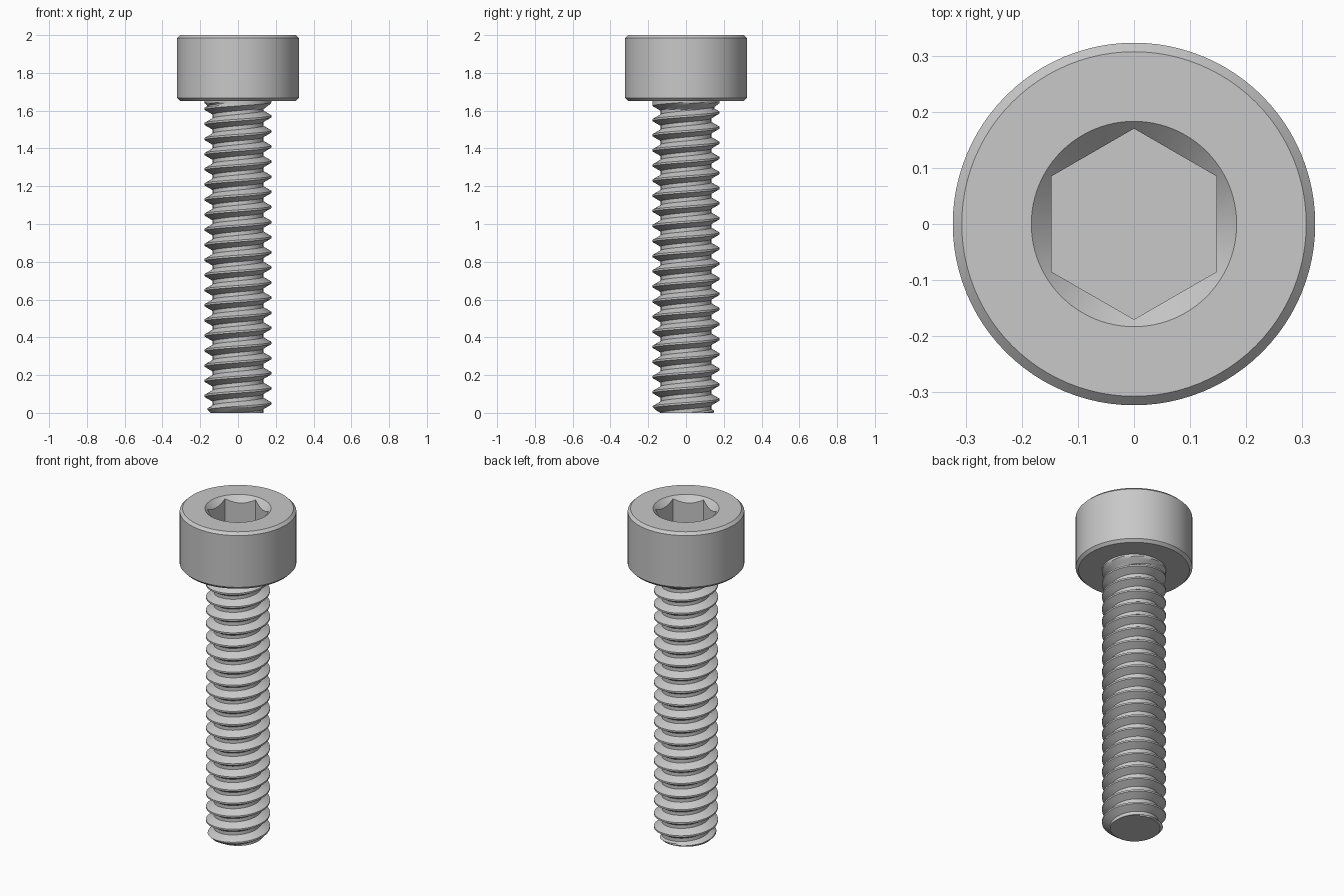
import bpy, bmesh, math

cube = bpy.data.objects.get("Cube")
if cube:
    bpy.data.objects.remove(cube, do_unlink=True)

TAU = 2 * math.pi
HEAD_BASE, HEAD_R, BEVEL = 1.652, 0.323, 0.016
CREST_R, ROOT_R, PITCH = 0.177, 0.134, 0.08

steel = bpy.data.materials.new("grey_steel")
steel.use_nodes = True
colour = (0.58, 0.58, 0.58, 1)
steel.diffuse_color = colour
steel.node_tree.nodes["Principled BSDF"].inputs["Base Color"].default_value = colour


def make_object(name, bm):
    bmesh.ops.recalc_face_normals(bm, faces=bm.faces)
    mesh = bpy.data.meshes.new(name)
    bm.to_mesh(mesh)
    bm.free()
    mesh.materials.append(steel)
    obj = bpy.data.objects.new(name, mesh)
    bpy.context.collection.objects.link(obj)
    return obj


def turned(name, profile, sides, turn=0.0):
    """Solid of revolution from (radius, height) points, capped at both ends."""
    bm = bmesh.new()
    rings = [[bm.verts.new((r * math.cos(turn + TAU * i / sides),
                            r * math.sin(turn + TAU * i / sides), z))
              for i in range(sides)] for r, z in profile]
    for low, high in zip(rings, rings[1:]):
        for i in range(sides):
            k = (i + 1) % sides
            bm.faces.new((low[i], low[k], high[k], high[i]))
    bm.faces.new(rings[0][::-1])
    bm.faces.new(rings[-1])
    return make_object(name, bm)


def activate(obj):
    bpy.ops.object.select_all(action='DESELECT')
    obj.select_set(True)
    bpy.context.view_layer.objects.active = obj


def cut(target, cutter):
    mod = target.modifiers.new("cut", 'BOOLEAN')
    mod.operation = 'DIFFERENCE'
    mod.solver = 'EXACT'
    mod.object = cutter
    activate(target)
    bpy.ops.object.modifier_apply(modifier=mod.name)
    bpy.data.objects.remove(cutter, do_unlink=True)


# Cylindrical head with bevelled rims
head = turned("head", [(HEAD_R - BEVEL, HEAD_BASE), (HEAD_R, HEAD_BASE + BEVEL),
                       (HEAD_R, 2 - BEVEL), (HEAD_R - BEVEL, 2)], 96)

# Hexagonal socket with a conical lead-in
cut(head, turned("socket_cutter", [(0.17, 1.83), (0.17, 2.1)], 6, math.pi / 2))
cut(head, turned("lead_in_cutter", [(0.143, 1.96), (0.193, 2.01)], 96))


def thread_radius(base, z):
    """Chamfer the tip and fade the groove out under the head."""
    tip = 0.145 + z
    runout = CREST_R - (HEAD_BASE - 0.012 - z) * 1.3
    return min(CREST_R, tip, max(base, runout))


# Threaded shank: helical grid with flat crests and roots
STEPS = 64
corners = [(0, CREST_R), (1 / 8, CREST_R), (7 / 16, ROOT_R), (11 / 16, ROOT_R), (1, CREST_R)]
section = []
for (a, ra), (b, rb) in zip(corners, corners[1:]):
    for t in (0, 1 / 3, 2 / 3):
        section.append((a + (b - a) * t, ra + (rb - ra) * t))

bm = bmesh.new()
rows = []
for i in range(24 * STEPS):
    angle = TAU * i / STEPS
    row = []
    for offset, base in section:
        z = 0.045 + PITCH * (i / STEPS + offset - 2)
        r = thread_radius(base, z)
        row.append(bm.verts.new((r * math.cos(angle), r * math.sin(angle), z)))
    rows.append(row)
for i in range(len(rows) - STEPS - 1):
    here = rows[i] + [rows[i + STEPS][0]]
    after = rows[i + 1] + [rows[i + 1 + STEPS][0]]
    for j in range(len(section)):
        bm.faces.new((here[j], after[j], after[j + 1], here[j + 1]))

# Trim both ends square and cap them
for height, direction in ((0, -1), (HEAD_BASE + 0.004, 1)):
    result = bmesh.ops.bisect_plane(
        bm, geom=bm.verts[:] + bm.edges[:] + bm.faces[:], dist=1e-6,
        plane_co=(0, 0, height), plane_no=(0, 0, direction), clear_outer=True)
bmesh.ops.delete(bm, geom=[v for v in bm.verts if not v.link_faces], context='VERTS')
bmesh.ops.holes_fill(bm, edges=[e for e in bm.edges if e.is_boundary], sides=0)
shank = make_object("threaded_shank", bm)

for obj in (head, shank):
    activate(obj)
    bpy.ops.object.shade_smooth_by_angle(angle=math.radians(28))
